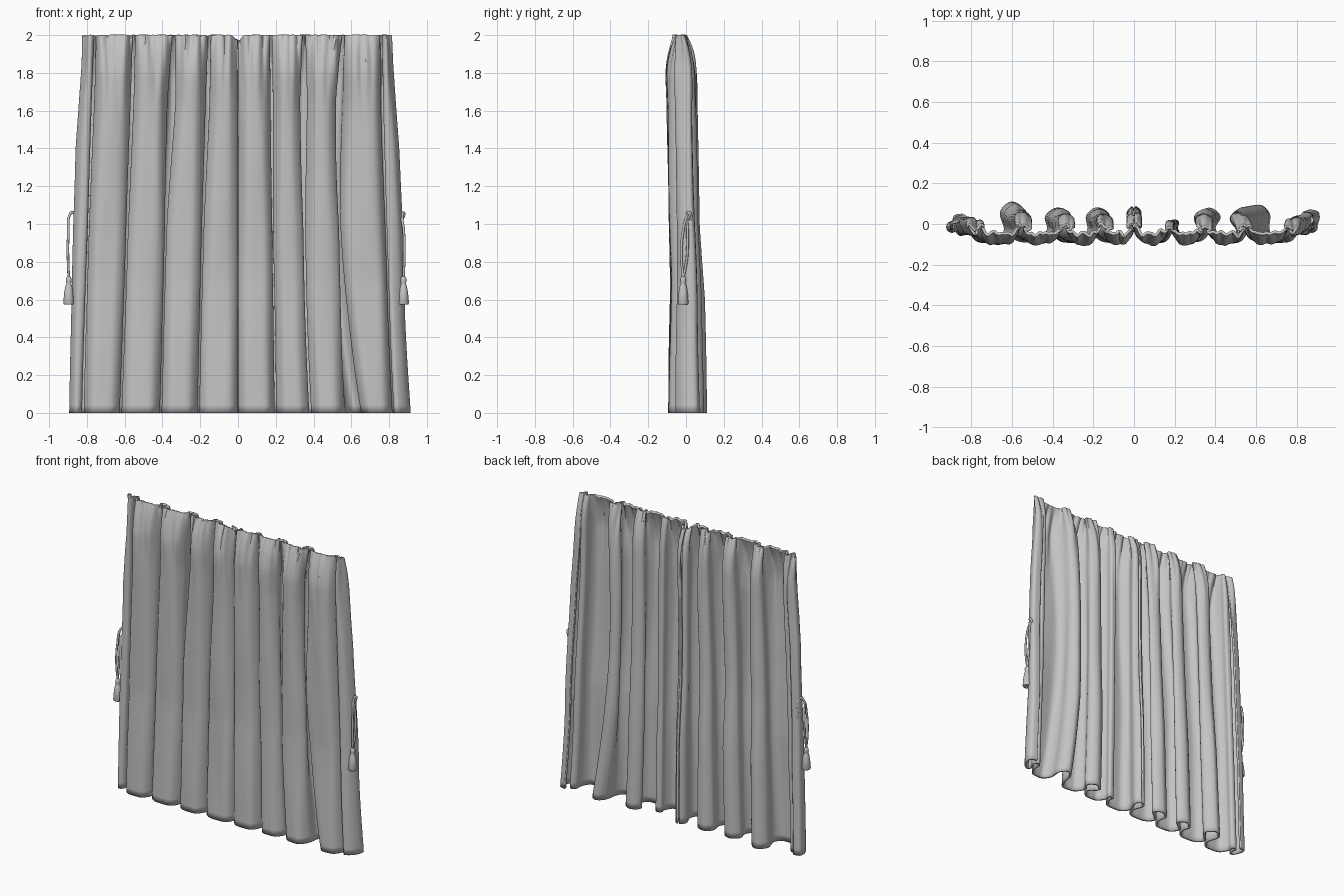
import bpy, bmesh, math
from mathutils import Vector, noise

if "Cube" in bpy.data.objects:
    bpy.data.objects.remove(bpy.data.objects["Cube"])

GREY = (0.55, 0.55, 0.55, 1)
fabric = bpy.data.materials.new("grey fabric")
fabric.use_nodes = True
fabric.diffuse_color = GREY
fabric.node_tree.nodes["Principled BSDF"].inputs["Base Color"].default_value = GREY

ROWS, STEPS = 72, 7


def ramp(z, keys):
    """Linear interpolation through (height, value) pairs, lowest first."""
    for (z0, a), (z1, b) in zip(keys, keys[1:]):
        if z <= z1:
            return a + (b - a) * (z - z0) / (z1 - z0)
    return keys[-1][1]


def bend(z, top, middle, bottom):
    """Smooth curve through values at heights 2, 1 and 0."""
    return bottom * (1 - z) * (2 - z) / 2 + middle * z * (2 - z) + top * z * (z - 1) / 2


def spline(pts):
    """Catmull-Rom curve through the points of one cross-section."""
    p = [pts[0]] + pts + [pts[-1]]
    out = []
    for a, b, c, d in zip(p, p[1:], p[2:], p[3:]):
        for i in range(STEPS):
            t = i / STEPS
            out.append(0.5 * (2 * b + (c - a) * t + (2 * a - 5 * b + 4 * c - d) * t * t
                              + (3 * b - a - 3 * c + d) * t ** 3))
    return out + [pts[-1]]


def finish(bm, name):
    me = bpy.data.meshes.new(name)
    bmesh.ops.recalc_face_normals(bm, faces=bm.faces)
    bm.to_mesh(me)
    bm.free()
    ob = bpy.data.objects.new(name, me)
    bpy.context.collection.objects.link(ob)
    me.materials.append(fabric)
    bpy.ops.object.select_all(action="DESELECT")
    ob.select_set(True)
    bpy.context.view_layer.objects.active = ob
    bpy.ops.object.shade_smooth_by_angle(angle=math.radians(50))
    return ob


def section(z, side, outer, edge_back, folds):
    """Cross-section of a panel, from its outer edge to the middle."""
    front = ramp(z, [(0, -0.085), (0.7, -0.074), (1.8, -0.095), (2, -0.085)])
    swell = ramp(z, [(0, 1), (0.6, 0.9), (1, 0.65), (1.8, 0.5), (2, 0.4)])
    neck = ramp(z, [(0, -0.025), (1.8, -0.035), (2, -0.03)])
    e = ramp(z, outer)
    back = edge_back * (1 - z / 2)
    xs = [bend(z, *f[:3]) for f in folds]
    # narrow edge fold, set back from the others
    pts = [(e - 0.05, 0.045 * swell + back), (e - 0.012, 0.035 * swell + back),
           (e - 0.008, back), (e - 0.03, front * 0.5 + back)]
    for i, (x, f) in enumerate(zip(xs, folds)):
        depth, wide, lean = f[3] * swell, f[4] * (0.4 + 0.6 * swell), f[5] * swell
        b = x + lean
        # the valley opens out below the heading, and may slope on its inner side
        gap = ramp(z, [(0, 0.012), (1, 0.012), (1.65, f[6]), (2, 0.014)])
        inner_gap = gap + f[7] * max(0, 1 - z) ** 1.5
        lip = (x + 0.025, front * 0.55) if i == 0 else (x + gap + 0.033, front * 0.9)
        pts += [lip, (x + gap, neck), (b + max(wide, gap), depth * 0.5),
                (b, depth), (b - max(wide, gap), depth * 0.5), (x - inner_gap, neck),
                (x - inner_gap - 0.033, front * 0.9)]
        inner = xs[i + 1] if i + 1 < len(xs) else 0
        pts.append(((x - inner_gap + inner) / 2, front))
    # centre edge turned to the back
    pts += [(0.04, front * 0.9), (0.008, neck), (0.03, 0.05 * swell), (0.005, 0.085 * swell)]
    return spline([Vector((side * x, y)) for x, y in pts])


def panel(name, side, outer, edge_back, folds):
    bm = bmesh.new()
    rows = []
    for r in range(ROWS + 1):
        z = 2 * (1 - (1 - r / ROWS) ** 1.5)
        gather = max(0, (z - 1.4) / 0.6) ** 2
        pinch = max(0, (z - 1.7) / 0.3) ** 3
        row = []
        for p in section(z, side, outer, edge_back, folds):
            # soft wrinkles, growing into tight gathers pinched at the heading
            n = noise.noise(Vector((p.x * 9, p.y * 9, z * 1.6)))
            g = noise.noise(Vector((p.x * 34, side, z * 2)))
            notch = 0.03 * max(0, 1 - abs(p.x) / 0.04)
            y = p.y + 0.008 * n
            y += (-0.03 - y) * 0.72 * pinch + 0.032 * gather * g
            drop = pinch * (0.012 * max(0, g) + notch)
            row.append(bm.verts.new((p.x + 0.004 * n, y, z - drop)))
        rows.append(row)
    for a, b in zip(rows, rows[1:]):
        for i in range(len(a) - 1):
            bm.faces.new((a[i], a[i + 1], b[i + 1], b[i]))
    ob = finish(bm, name)
    mod = ob.modifiers.new("cloth thickness", "SOLIDIFY")
    mod.thickness, mod.offset = 0.014, 0


# folds: x at top, middle and bottom, back depth, half width, lean, upper opening, inner slope
panel("right_curtain", -1,
      [(0, 0.893), (1, 0.872), (1.4, 0.858), (1.85, 0.826), (2, 0.823)], 0,
      [(0.755, 0.79, 0.82, 0.02, 0.015, 0, 0.015, 0),
       (0.55, 0.585, 0.62, 0.105, 0.055, -0.02, 0.015, 0),
       (0.34, 0.38, 0.41, 0.075, 0.05, -0.03, 0.03, 0),
       (0.15, 0.185, 0.21, 0.075, 0.05, -0.03, 0.018, 0)])
panel("left_curtain", 1,
      [(0, 0.914), (0.5, 0.885), (1, 0.872), (1.4, 0.854), (1.85, 0.821), (2, 0.814)], 0.022,
      [(0.755, 0.78, 0.82, 0.04, 0.02, 0.01, 0.015, 0),
       (0.56, 0.54, 0.65, 0.085, 0.045, -0.035, 0.026, 0.08),
       (0.35, 0.35, 0.38, 0.075, 0.05, -0.01, 0.026, 0),
       (0.175, 0.185, 0.2, 0.015, 0.015, 0, 0.015, 0)])


def cord(name, pts, radius):
    cu = bpy.data.curves.new(name, "CURVE")
    cu.dimensions = "3D"
    cu.bevel_depth, cu.bevel_resolution = radius, 2
    cu.use_fill_caps = True
    sp = cu.splines.new("BEZIER")
    sp.bezier_points.add(len(pts) - 1)
    for bp, co in zip(sp.bezier_points, pts):
        bp.co = co
        bp.handle_left_type = bp.handle_right_type = "AUTO"
    ob = bpy.data.objects.new(name, cu)
    cu.materials.append(fabric)
    bpy.context.collection.objects.link(ob)


def tassel(name, x, y):
    # lathe profile: hem, skirt, waist, knot, tip
    profile = [(0.0, 0.575), (0.026, 0.575), (0.029, 0.582), (0.024, 0.64), (0.017, 0.675),
               (0.012, 0.685), (0.016, 0.695), (0.015, 0.71), (0.009, 0.722), (0.0, 0.726)]
    bm = bmesh.new()
    verts = [bm.verts.new((r, 0, z)) for r, z in profile]
    edges = [bm.edges.new(pair) for pair in zip(verts, verts[1:])]
    bmesh.ops.spin(bm, geom=verts + edges, axis=(0, 0, 1), cent=(0, 0, 0),
                   angle=math.tau, steps=16)
    bmesh.ops.remove_doubles(bm, verts=bm.verts, dist=0.0005)
    bmesh.ops.translate(bm, verts=bm.verts, vec=(x, y, 0))
    finish(bm, name)


for label, side, x in (("right", -1, 0.896), ("left", 1, 0.876)):
    tassel(label + "_tassel", side * x, -0.015)
    # hanging loop: two strands meeting over the edge of the cloth
    for strand, dy in (("front", -0.012), ("back", 0.012)):
        cord(f"{label}_{strand}_cord",
             [(side * x, -0.015, 0.715), (side * (x + 0.004), dy * 1.2 - 0.01, 0.82),
              (side * (x + 0.002), dy - 0.004, 0.96), (side * (x - 0.006), 0.006, 1.05),
              (side * 0.876, 0.012, 1.062), (side * 0.862, dy + 0.015, 1.0),
              (side * 0.862, dy + 0.015, 0.9)], 0.007)
